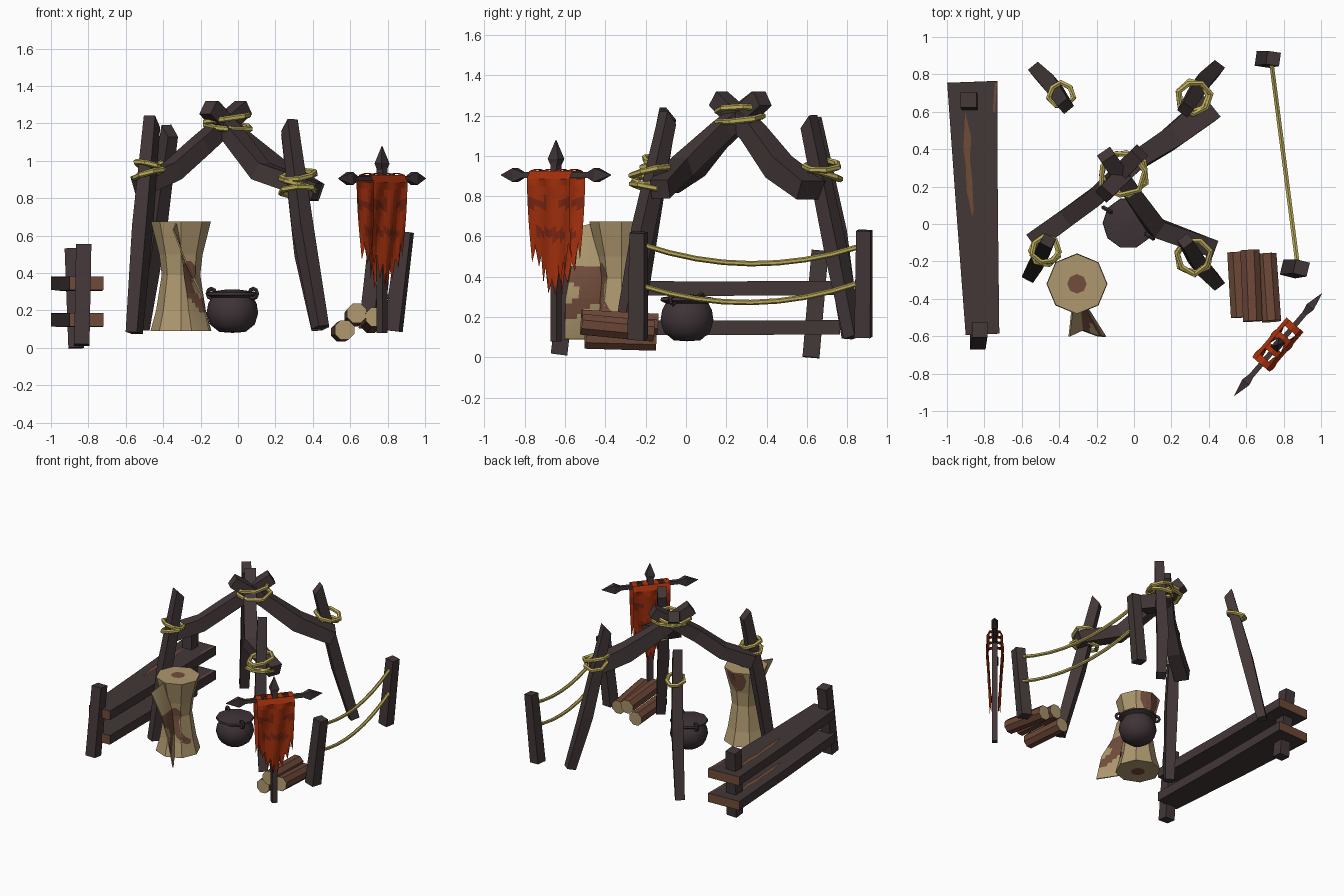
import bpy, bmesh, math, random
from mathutils import Vector as V

if "Cube" in bpy.data.objects:
    bpy.data.objects.remove(bpy.data.objects["Cube"])
random.seed(4)

def mat(name, c):
    m = bpy.data.materials.new(name)
    m.diffuse_color = (*c, 1)
    m.use_nodes = True
    m.node_tree.nodes["Principled BSDF"].inputs["Base Color"].default_value = m.diffuse_color
    return m

WOOD = mat("dark wood", (0.056, 0.038, 0.039))
RAW = mat("raw brown wood", (0.16, 0.070, 0.040))
BARK = mat("log bark", (0.15, 0.063, 0.038))
TAN = mat("tan hide", (0.42, 0.31, 0.155))
SPOT = mat("brown hide spot", (0.17, 0.075, 0.045))
ROPE = mat("yellow rope", (0.50, 0.41, 0.10))
RED = mat("red cloth", (0.38, 0.030, 0.004))
DRED = mat("dark red cloth", (0.20, 0.020, 0.006))
IRON = mat("dark iron", (0.050, 0.034, 0.038))

def finish(name, bm, *mats, recalc=True):
    if recalc:
        bmesh.ops.recalc_face_normals(bm, faces=bm.faces)
    me = bpy.data.meshes.new(name)
    bm.to_mesh(me)
    bm.free()
    for m in mats:
        me.materials.append(m)
    ob = bpy.data.objects.new(name, me)
    bpy.context.collection.objects.link(ob)
    return ob

def sweep(name, pts, sizes, m, sides=4, ref=(0, 0, 1), closed=False, slant=0, end=None):
    """Sweep a polygon section of half-size (w, h) along a path."""
    bm = bmesh.new()
    pts = [V(p) for p in pts]
    n, rings = len(pts), []
    sizes = sizes if isinstance(sizes, list) else [sizes] * n
    k = math.sqrt(2) if sides == 4 else 1
    for i, p in enumerate(pts):
        a = pts[i - 1] if i or closed else p
        b = pts[(i + 1) % n] if i < n - 1 or closed else p
        t = (b - a).normalized()
        s = t.cross(V(ref)).normalized()
        u = s.cross(t)
        w, h = sizes[i] if isinstance(sizes[i], tuple) else (sizes[i], sizes[i])
        ring = []
        for j in range(sides):
            ang = 2 * math.pi * (j + 0.5) / sides
            o = s * w * k * math.cos(ang) + u * h * k * math.sin(ang)
            if slant and i == n - 1:
                o += t * slant * math.sin(ang)
            ring.append(bm.verts.new(p + o))
        rings.append(ring)
    for i in range(n if closed else n - 1):
        r, q = rings[i], rings[(i + 1) % n]
        for j in range(sides):
            bm.faces.new((r[j], r[(j + 1) % sides], q[(j + 1) % sides], q[j]))
    if not closed:
        for r in (rings[0], rings[-1]):
            bm.faces.new(r).material_index = 1 if end else 0
    return finish(name, bm, m, *([end] if end else []))

def lathe(name, prof, cx, cy, sides, m):
    bm = bmesh.new()
    vs = [bm.verts.new((cx + r, cy, z)) for r, z in prof]
    es = [bm.edges.new(e) for e in zip(vs, vs[1:])]
    bmesh.ops.spin(bm, geom=vs + es, cent=(cx, cy, 0), axis=(0, 0, 1),
                   angle=2 * math.pi, steps=sides, use_duplicate=False)
    bmesh.ops.remove_doubles(bm, verts=bm.verts, dist=0.0005)
    return finish(name, bm, m)

def plate(name, pts, m):
    bm = bmesh.new()
    bm.faces.new([bm.verts.new(p) for p in pts])
    return finish(name, bm, m, recalc=False)

def knot(name, c, r, turns=2, tube=0.016, tilt=0.04):
    """Loose angular rope loops."""
    for k in range(turns):
        ph, pts = random.uniform(0, 6), []
        for i in range(7):
            a = 2 * math.pi * i / 7 + ph
            rr = r * random.uniform(0.88, 1.1)
            z = c[2] + (k - (turns - 1) / 2) * 0.042 + tilt * math.sin(a + k * 2 + c[0] * 9) * 0.6
            pts.append((c[0] + rr * math.cos(a), c[1] + rr * math.sin(a), z))
        sweep(f"{name}_{k + 1}", pts, tube, ROPE, sides=6, closed=True)

# frame posts: bottom, knee, top
posts = {
    "front_left": [(-.555, -.27, .08), (-.51, -.19, .65), (-.46, -.09, 1.21)],
    "front_right": [(.44, -.31, .11), (.345, -.21, .65), (.275, -.09, 1.19)],
    "back_left": [(-.52, .82, .1), (-.44, .74, .62), (-.365, .63, 1.16)],
    "back_right": [(.44, .83, .1), (.36, .75, .5), (.275, .61, 1.17)]}
for nm, p in posts.items():
    sweep(nm + "_post", p, [.034, .042, .034], WOOD, ref=V(p[2]) - V(p[0]) - V((0, 0, p[2][2] - p[0][2])),
          slant=-.035)

# bent roof beams crossing at the apex
sweep("front_left_beam", [(.03, .38, 1.285), (-.2, .15, 1.08), (-.35, .04, .945), (-.53, -.09, .865)],
      [.042, .048, .05, .053], WOOD)
sweep("front_right_beam", [(-.15, .37, 1.285), (-.02, .18, 1.13), (.12, -.02, .945), (.42, -.13, .835)],
      [.042, .046, .05, .048], WOOD)
sweep("back_right_beam", [(-.16, .16, 1.285), (.0, .33, 1.12), (.2, .46, .945), (.4, .62, .83)],
      [.042, .05, .06, (.075, .05)], WOOD)
knot("apex_rope", (-.06, .27, 1.205), .125, 2, .016, .03)
knot("front_left_rope", (-.475, -.14, .95), .075, 2)
knot("front_right_rope", (.32, -.17, .88), .092, 3)
knot("back_left_rope", (-.39, .69, .97), .066, 1)
knot("back_right_rope", (.32, .68, .93), .085, 2)

# plank fence on the left
sweep("plank_fence_front_post", [(-.835, -.63, .015), (-.825, -.565, .55)], .041, WOOD, ref=(0, 1, 0))
sweep("plank_fence_back_post", [(-.865, .62, .0), (-.885, .665, .53)], .042, WOOD, ref=(0, 1, 0))
for nm, z in (("upper", .345), ("lower", .15)):
    sweep(nm + "_plank", [(-.865, .76, z), (-.84, .1, z - .004), (-.81, -.59, z)],
          [(.134, .035), (.112, .036), (.09, .036)], WOOD, end=RAW)
    pts = [(-.89 + .025 * w, .32 + .28 * l, z + .0385) for w, l in
           ((-.5, 1), (-.9, .3), (-.4, 0), (-.2, -.5), (1, -1), (1.3, -.9), (1, -.3), (.5, .1), (.8, .5))]
    plate(nm + "_plank_worn_patch", pts, RAW)
    plate(nm + "_plank_worn_corner", [(-.745, .755, z + .0385), (-.755, .6, z + .0385),
                                      (-.742, .6, z + .0385), (-.733, .755, z + .0385)], RAW)

# rope fence on the right
sweep("rope_fence_front_post", [(.83, -.24, .09), (.895, -.235, .62)], [.042, .038], WOOD, ref=(.25, 1, 0))
sweep("rope_fence_back_post", [(.69, .88, .1), (.745, .885, .63)], [.04, .036], WOOD, ref=(.15, 1, 0))
for nm, za, zb in (("upper", .56, .55), ("lower", .355, .37)):
    pts = []
    for i in range(9):
        t = i / 8
        pts.append((.875 - .14 * t, -.22 + 1.08 * t, za + (zb - za) * t - .36 * t * (1 - t)))
    sweep(nm + "_fence_rope", pts, .0135, ROPE, sides=6)

# banner pole with spear points
C, D, N = V((.77, -.645, 0)), V((.65, .76, 0)), V((.76, -.65, 0))
up = V((0, 0, 1))
sweep("banner_pole", [C + up * .08, C + up * .97], .02, WOOD, ref=D)
sweep("banner_crossbar", [C - D * .25 + up * .905, C + D * .25 + up * .905], .014, WOOD)
for nm, base, d, r in (("top", C + up * .93, up, D), ("left", C - D * .21 + up * .905, -D, up),
                       ("right", C + D * .21 + up * .905, D, up)):
    sweep(nm + "_spear_point", [base, base + d * .055, base + d * .15],
          [.012, (.024, .034), .001], IRON, ref=r)

# banner cloth: hangs over the crossbar on both sides, ragged foot, slots at the top
bm = bmesh.new()
cols, mid, grid = 14, 16, []
for i in range(cols + 1):
    u = (i / cols - .5) * .28
    foot = .29 + 1.5 * abs(u)
    zig = (.08 if i % 2 else -.01) + random.uniform(-.02, .02)
    col = []
    for s in (1, -1):
        side = [(.0, .935), (.04, .925), (.06, .885)]
        for k in range(1, 15):
            f = k / 14
            side.append((.06 - .03 * f + .008 * math.sin(u * 45 + f * 3),
                         .885 + (foot - .885) * f + zig * f ** 5))
        for o, z in (side[::-1] if s == 1 else side[1:]):
            shrink = 1 - .18 * max(0, .9 - z)
            col.append(bm.verts.new(C + D * u * shrink + N * o * s + up * z))
    grid.append(col)
for i in range(cols):
    for j in range(len(grid[0]) - 1):
        if i in (2, 3, 6, 7, 10, 11) and j in (mid - 1, mid):
            continue
        f = bm.faces.new((grid[i][j], grid[i + 1][j], grid[i + 1][j + 1], grid[i][j + 1]))
        z, x = f.calc_center_median().z, i / cols
        if abs(z - .765) < .022 and (x < .4 or x > .65) or abs(z - .63 + .03 * x) < .022 and .1 < x < .85:
            f.material_index = 1
finish("banner_cloth", bm, RED, DRED)

# rolled hide bundle, eight-sided with a narrow waist
HX, HY = -.305, -.32
hide = [(.163, .09), (.133, .2), (.103, .39), (.116, .5), (.16, .675)]
lathe("hide_roll", [(0, .09)] + hide + [(0, .675)], HX, HY, 8, TAN)

def on_hide(deg, z, lift=.004):
    for (r0, z0), (r1, z1) in zip(hide, hide[1:]):
        if z0 <= z <= z1:
            r = r0 + (r1 - r0) * (z - z0) / (z1 - z0)
            break
    loc = math.radians(deg % 45 - 22.5)
    r = r * math.cos(math.pi / 8) / math.cos(loc) + lift
    a = math.radians(deg)
    return V((HX + r * math.cos(a), HY + r * math.sin(a), z))

def stain(name, path):
    bm = bmesh.new()
    rows = [[bm.verts.new(on_hide(a + w * q, z)) for q in (-1, -.5, 0, .5, 1)] for a, z, w in path]
    for r, q in zip(rows, rows[1:]):
        for j in range(4):
            bm.faces.new((r[j], r[j + 1], q[j + 1], q[j]))
    finish(name, bm, SPOT)

stain("front_hide_stain", [(340, .18, 8), (334, .205, 18), (315, .24, 15), (300, .29, 13),
                           (294, .36, 14), (298, .40, 20), (296, .44, 18), (292, .465, 6)])
stain("back_hide_stain", [(100, .52, 10), (95, .56, 26), (92, .61, 34), (88, .67, 30)])
for z, nm in ((.679, "top"), (.086, "bottom")):
    sg = 1 if nm == "top" else -1
    plate(nm + "_hide_spot", [(HX + .052 * math.cos(a * .785), HY + .052 * math.sin(sg * a * .785), z)
                              for a in range(8)], SPOT)

# loose twisted flap of the hide, stained along a curve
inner = [V(p) for p in ((-.25, -.455, .09), (-.28, -.41, .29), (-.295, -.42, .45), (-.335, -.46, .665))]
outer = [V(p) for p in ((-.155, -.605, .09), (-.2, -.60, .29), (-.28, -.57, .45), (-.35, -.60, .63))]
bm = bmesh.new()
rows = []
for i in range(25):
    k, f = min(i // 8, 2), i / 8 - min(i // 8, 2)
    a, b = inner[k].lerp(inner[k + 1], f), outer[k].lerp(outer[k + 1], f)
    rows.append([bm.verts.new(a.lerp(b, j / 6)) for j in range(7)])
for r, q in zip(rows, rows[1:]):
    for j in range(6):
        f = bm.faces.new((r[j], r[j + 1], q[j + 1], q[j]))
        c = f.calc_center_median()
        bend = -.27 + (.09 * (.31 - c.z) / .11 if c.z < .31 else 0)
        f.material_index = int(.18 < c.z < .46 and abs(c.x - bend) < .028)
flap = finish("hide_flap", bm, TAN, SPOT)
flap.modifiers.new("thickness", 'SOLIDIFY').thickness = .008

# cauldron with lid and ring handles
KX, KY = -.03, .005
pot = lathe("cauldron", [(0, .08), (.07, .085), (.12, .125), (.138, .185), (.13, .235), (.112, .268),
                         (.138, .282), (.136, .297), (.115, .3), (.03, .312), (0, .312)], KX, KY, 10, IRON)
for nm, s in (("left", -1), ("right", 1)):
    c = V((KX + s * .112, KY - s * .07, .29))
    t = V((.85, -.53, 0))
    sweep(nm + "_ring_handle", [c + t * .026 * math.cos(k * .785) + up * .026 * math.sin(k * .785)
                                for k in range(8)], .011, IRON, sides=5, ref=(.53, .85, 0), closed=True)
bpy.context.view_layer.objects.active = pot
pot.select_set(True)
bpy.ops.object.shade_smooth_by_angle(angle=math.radians(40))

# firewood
for i, (p, q) in enumerate((((.55, -.15, .085), (.57, -.50, .095)),
                            ((.62, -.14, .165), (.635, -.52, .185)),
                            ((.71, -.16, .13), (.735, -.52, .165)))):
    sweep(f"firewood_log_{i + 1}", [p, q], .056, BARK, sides=8, end=TAN)
